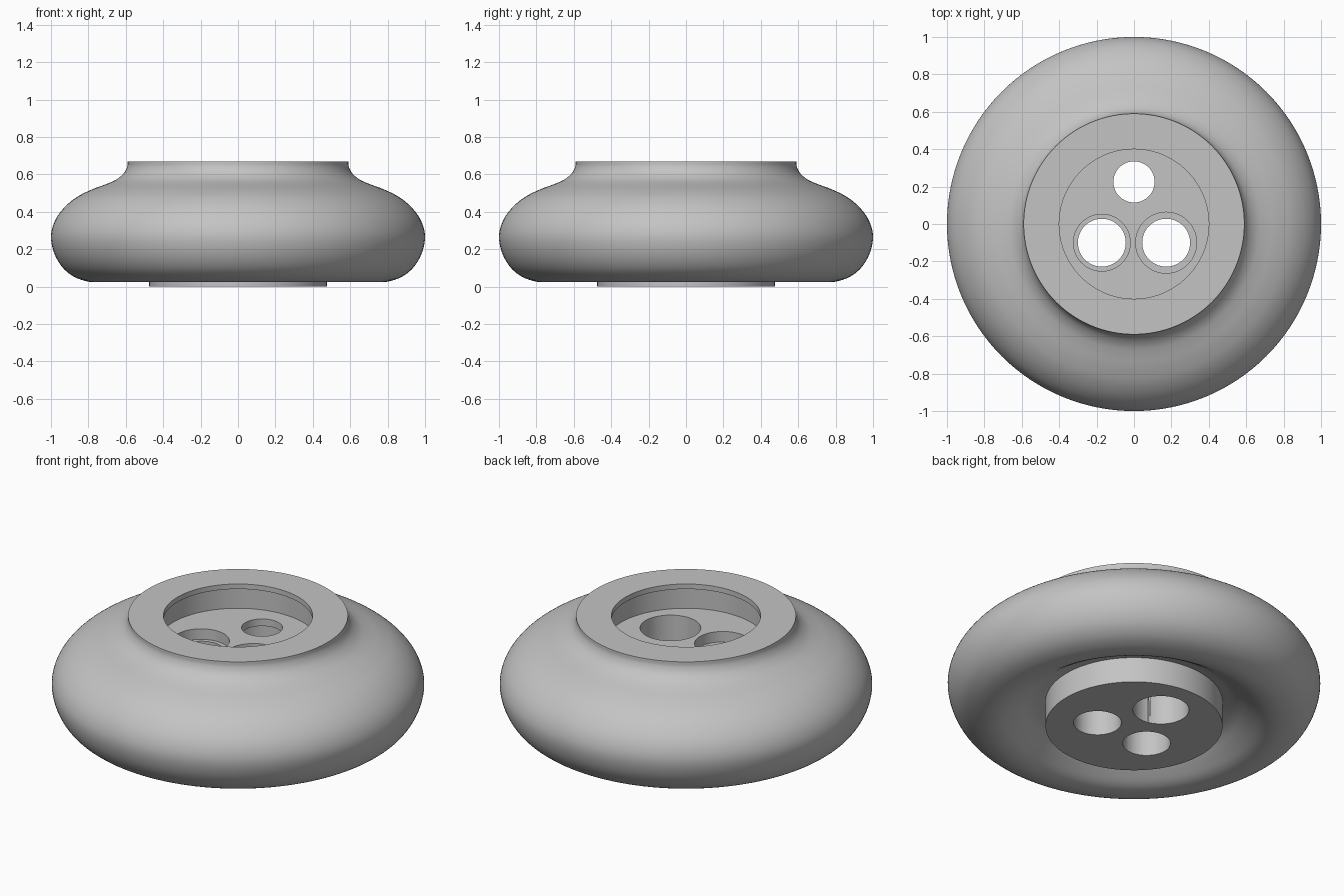
import bpy, bmesh, math
from mathutils import Vector

if "Cube" in bpy.data.objects:
    bpy.data.objects.remove(bpy.data.objects["Cube"], do_unlink=True)

grey = bpy.data.materials.new("plain_grey")
grey.use_nodes = True
grey.diffuse_color = (0.55, 0.55, 0.55, 1)
grey.node_tree.nodes["Principled BSDF"].inputs["Base Color"].default_value = grey.diffuse_color


def smooth_path(points, steps=5):
    """Pass a smooth curve through the points."""
    p = [Vector(q) for q in points]
    p = [2 * p[0] - p[1]] + p + [2 * p[-1] - p[-2]]
    out = []
    for a, b, c, d in zip(p, p[1:], p[2:], p[3:]):
        for i in range(steps):
            t = i / steps
            out.append(0.5 * (2 * b + (c - a) * t + (2 * a - 5 * b + 4 * c - d) * t ** 2
                              + (3 * b - a - 3 * c + d) * t ** 3))
    return out + [p[-2]]


def lathe(name, profile, centre=(0, 0), sides=96):
    """Turn a (radius, height) profile around z."""
    bm = bmesh.new()
    verts = [bm.verts.new((r, 0, z)) for r, z in profile]
    edges = [bm.edges.new(pair) for pair in zip(verts, verts[1:])]
    bmesh.ops.spin(bm, geom=verts + edges, axis=(0, 0, 1), cent=(0, 0, 0),
                   angle=math.tau, steps=sides, use_duplicate=False)
    bmesh.ops.remove_doubles(bm, verts=bm.verts, dist=0.0005)
    bmesh.ops.recalc_face_normals(bm, faces=bm.faces)
    mesh = bpy.data.meshes.new(name)
    bm.to_mesh(mesh)
    bm.free()
    mesh.materials.append(grey)
    obj = bpy.data.objects.new(name, mesh)
    obj.location = (*centre, 0)
    bpy.context.collection.objects.link(obj)
    return obj


def stepped_cutter(name, top, step, bottom, r_top, r_bottom, centre=(0, 0), sides=64):
    """Cutter with one radius above the step and another below it."""
    return lathe(name, [(0, top), (r_top, top), (r_top, step),
                        (r_bottom, step), (r_bottom, bottom), (0, bottom)], centre, sides)


# Rounded body: neck, bulging side, and groove under it around the boss
outer = smooth_path([
    (0.59, 0.67), (0.593, 0.64), (0.612, 0.605), (0.65, 0.573), (0.70, 0.55),
    (0.78, 0.52), (0.86, 0.48), (0.93, 0.422), (0.98, 0.35), (1.0, 0.268),
    (0.983, 0.18), (0.94, 0.105), (0.88, 0.055), (0.81, 0.029), (0.75, 0.025),
    (0.69, 0.04), (0.62, 0.08), (0.55, 0.125), (0.475, 0.15)])
body = lathe("body", [(0, 0.67)] + outer + [(0.475, 0), (0, 0)], sides=128)

# Top recess with a thin lip, then three stepped through holes
cutters = [
    stepped_cutter("recess_cutter", 0.8, 0.64, 0.512, 0.40, 0.43, sides=96),
    stepped_cutter("back_hole_cutter", 0.6, 0.47, -0.1, 0.11, 0.15, (0, 0.225)),
    stepped_cutter("right_hole_cutter", 0.6, 0.45, -0.1, 0.152, 0.128, (-0.172, -0.1)),
    stepped_cutter("left_hole_cutter", 0.6, 0.31, -0.1, 0.163, 0.128, (0.172, -0.1)),
]
bpy.ops.object.select_all(action='DESELECT')
body.select_set(True)
bpy.context.view_layer.objects.active = body
for cutter in cutters:
    cutter.hide_render = True
    mod = body.modifiers.new(cutter.name, 'BOOLEAN')
    mod.operation = 'DIFFERENCE'
    mod.solver = 'EXACT'
    mod.object = cutter
    bpy.ops.object.modifier_apply(modifier=mod.name)
    bpy.data.objects.remove(cutter, do_unlink=True)

bpy.ops.object.shade_smooth_by_angle(angle=math.radians(35))
